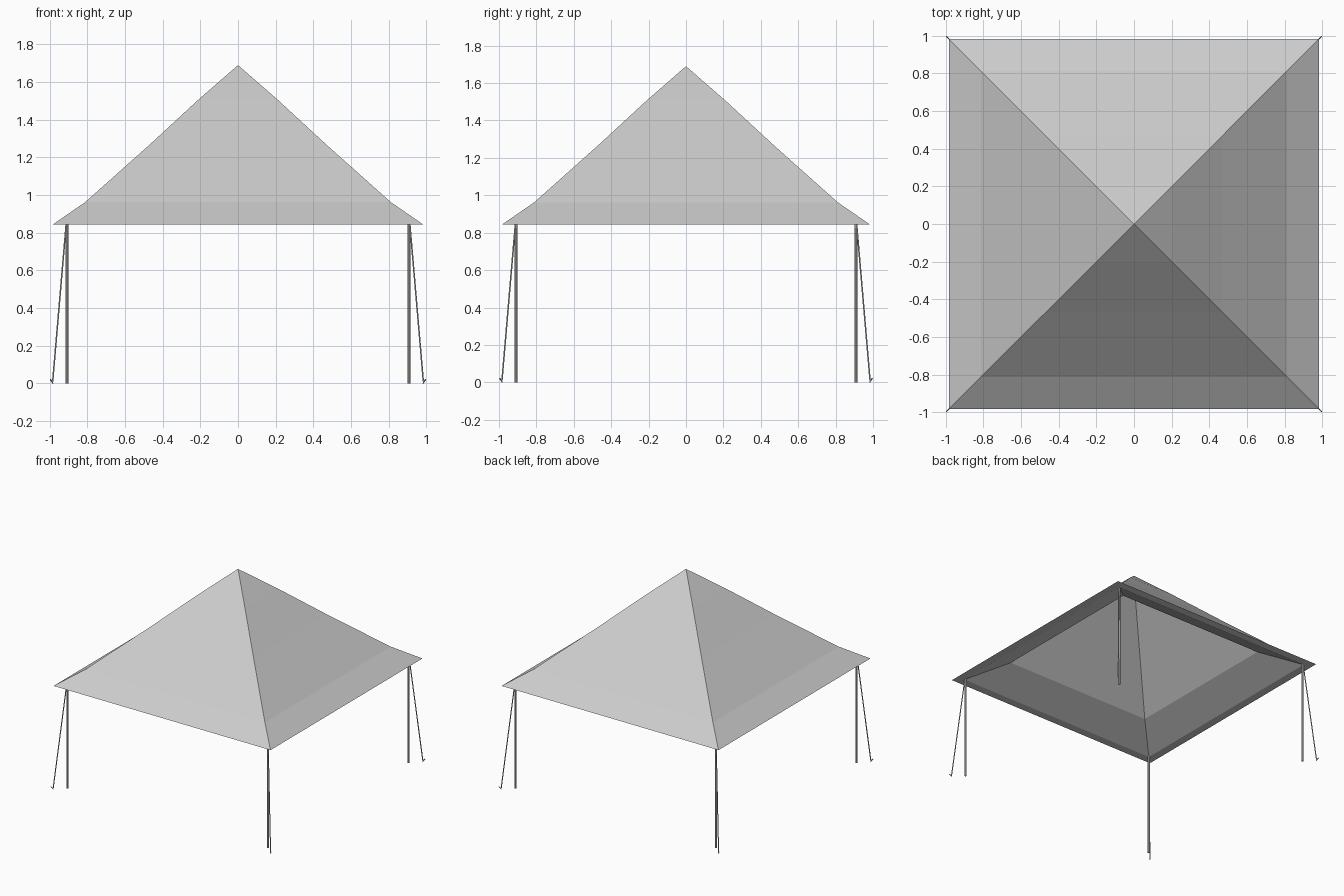
import bpy, bmesh
from mathutils import Vector

cube = bpy.data.objects.get("Cube")
if cube:
    bpy.data.objects.remove(cube, do_unlink=True)

grey = bpy.data.materials.new("canvas grey")
grey.use_nodes = True
colour = (0.6, 0.6, 0.6, 1)
grey.diffuse_color = colour
grey.node_tree.nodes["Principled BSDF"].inputs["Base Color"].default_value = colour


def finish(bm, name):
    bmesh.ops.recalc_face_normals(bm, faces=bm.faces)
    mesh = bpy.data.meshes.new(name)
    bm.to_mesh(mesh)
    bm.free()
    mesh.materials.append(grey)
    obj = bpy.data.objects.new(name, mesh)
    bpy.context.collection.objects.link(obj)
    return obj


def rod(name, start, end, radius, tip_radius, sides):
    """Straight tapered rod between two points."""
    start, end = Vector(start), Vector(end)
    axis = end - start
    bm = bmesh.new()
    bmesh.ops.create_cone(bm, cap_ends=True, segments=sides, radius1=radius,
                          radius2=tip_radius, depth=axis.length)
    obj = finish(bm, name)
    obj.rotation_mode = 'QUATERNION'
    obj.rotation_quaternion = axis.to_track_quat('Z', 'Y')
    obj.location = (start + end) / 2


CORNERS = [(1, 1), (-1, 1), (-1, -1), (1, -1)]

# Canopy: square rings (half width, height) up the outside and down the lining
outer_tip, lining_tip = 1.69, 1.65
rings = [(0.21, 1.507), (0.47, 1.267), (0.812, 0.962), (0.982, 0.845),
         (0.915, 0.845), (0.665, 0.975)]
bm = bmesh.new()
loops = [[bm.verts.new((sx * w, sy * w, z)) for sx, sy in CORNERS] for w, z in rings]
top = bm.verts.new((0, 0, outer_tip))
inside = bm.verts.new((0, 0, lining_tip))
for i in range(4):
    j = (i + 1) % 4
    bm.faces.new((top, loops[0][i], loops[0][j]))
    bm.faces.new((inside, loops[-1][j], loops[-1][i]))
    for a, b in zip(loops, loops[1:]):
        bm.faces.new((a[i], b[i], b[j], a[j]))
finish(bm, "canopy")

# Poles, guy ropes and stakes at each corner
for sx, sy in CORNERS:
    place = ("back" if sy > 0 else "front") + ("_left" if sx > 0 else "_right")

    def at(offset, z):
        return (sx * offset, sy * offset, z)

    rod(place + "_pole", at(0.908, 0), at(0.908, 0.865), 0.008, 0.008, 8)
    rod(place + "_guy_rope", at(0.912, 0.85), at(0.984, 0.01), 0.004, 0.004, 6)
    rod(place + "_stake", at(0.982, 0), at(0.996, 0.022), 0.003, 0.004, 6)
